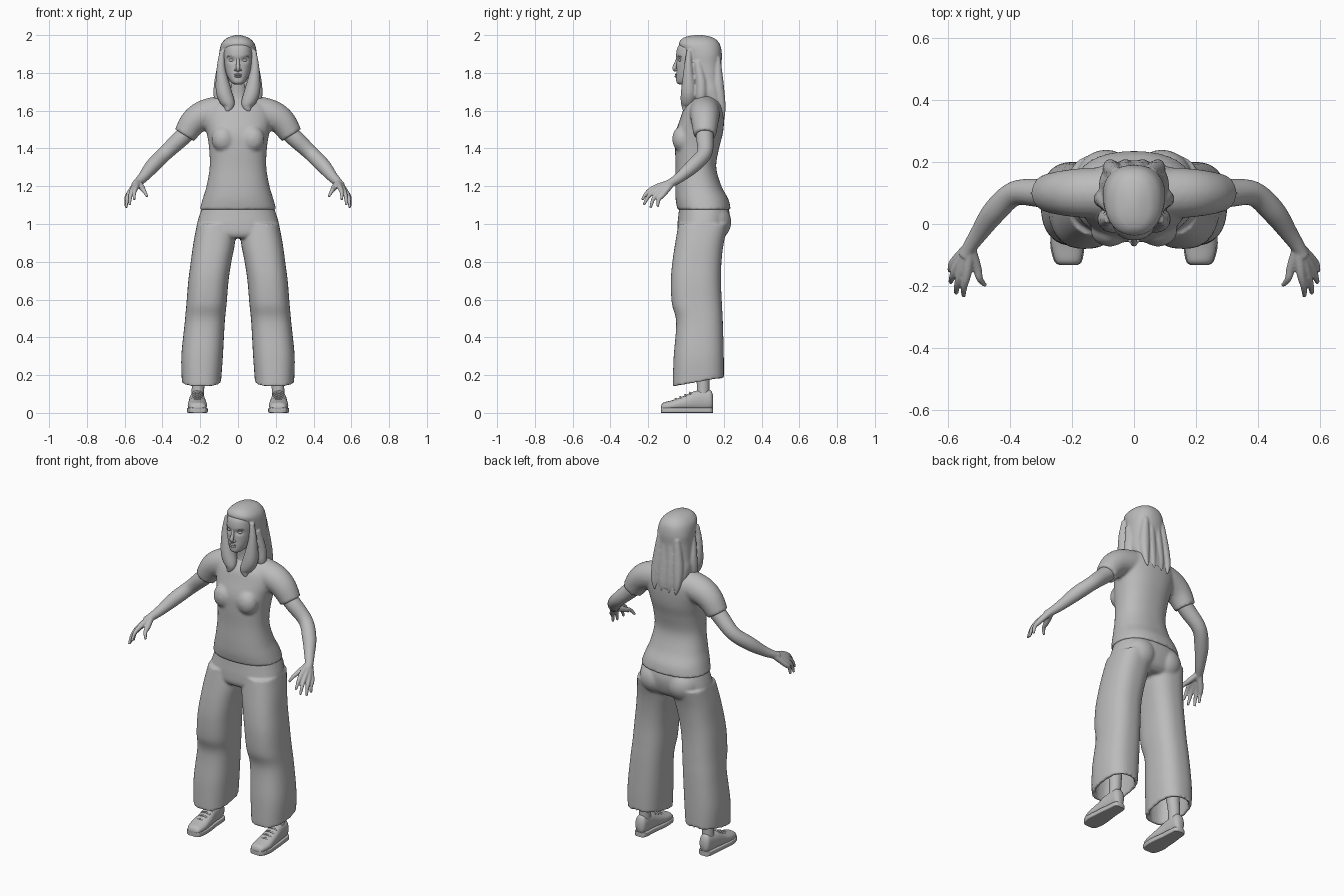
import bpy
import bmesh
from math import sin, cos, pi, exp
from mathutils import Vector, Matrix

if "Cube" in bpy.data.objects:
    bpy.data.objects.remove(bpy.data.objects["Cube"])

grey = bpy.data.materials.new("plain grey")
grey.use_nodes = True
tone = (0.5, 0.5, 0.5, 1)
grey.diffuse_color = tone
grey.node_tree.nodes["Principled BSDF"].inputs["Base Color"].default_value = tone
made = []


def spline(rows, steps=6):
    """Interpolate rows of numbers smoothly through every row."""
    out = []
    last = len(rows) - 1
    for i in range(last):
        a, b, c, d = (rows[min(max(i + k, 0), last)] for k in (-1, 0, 1, 2))
        for s in range(steps):
            t = s / steps
            out.append([q + t / 2 * (r - p + t * (2 * p - 5 * q + 4 * r - u
                        + t * (3 * (q - r) + u - p)))
                        for p, q, r, u in zip(a, b, c, d)])
    return out + [list(rows[-1])]


def skin(bm, rings):
    """Join rings of points into a closed tube."""
    loops = [[bm.verts.new(p) for p in ring] for ring in rings]
    n = len(loops[0])
    for a, b in zip(loops, loops[1:]):
        for i in range(n):
            j = (i + 1) % n
            bm.faces.new((a[i], a[j], b[j], b[i]))
    bm.faces.new(loops[0])
    bm.faces.new(loops[-1])


def loft(bm, rows, extra=(), axis="z", power=2.3, n=48):
    """Rows are (position, x min, x max, other min, other max)."""
    def rounded(v):
        return abs(v) ** (2 / power) * (1 if v > 0 else -1)
    rings = []
    for h, x0, x1, w0, w1 in spline(rows) + list(extra):
        ring = []
        for i in range(n):
            t = 2 * pi * i / n
            x = (x0 + x1) / 2 + (x1 - x0) / 2 * rounded(cos(t))
            w = (w0 + w1) / 2 + (w1 - w0) / 2 * rounded(sin(t))
            ring.append((x, w, h) if axis == "z" else (x, h, w))
        rings.append(ring)
    skin(bm, rings)


def even(rows):
    """Rows symmetrical in x, given by half width."""
    return [(z, -w, w, a, b) for z, w, a, b in rows]


def tube(bm, points, n=20):
    """Points are (x, y, z, radius)."""
    pts = spline(points)
    path = [Vector(p[:3]) for p in pts]
    whole = [abs(v) for v in path[-1] - path[0]]
    ref = Vector([float(i == whole.index(min(whole))) for i in range(3)])
    rings = []
    for i, p in enumerate(path):
        d = path[min(i + 1, len(path) - 1)] - path[max(i - 1, 0)]
        u = d.cross(ref).normalized()
        v = d.cross(u).normalized()
        r = pts[i][3]
        rings.append([p + r * (u * cos(2 * pi * k / n) + v * sin(2 * pi * k / n))
                      for k in range(n)])
    skin(bm, rings)


def ball(bm, centre, size):
    bmesh.ops.create_uvsphere(
        bm, u_segments=24, v_segments=16, radius=1,
        matrix=Matrix.Translation(centre) @ Matrix.Diagonal((*size, 1)))


def finish(name, bm, mirror=True, voxel=0, smooth=4):
    bmesh.ops.recalc_face_normals(bm, faces=bm.faces)
    mesh = bpy.data.meshes.new(name)
    bm.to_mesh(mesh)
    bm.free()
    mesh.materials.append(grey)
    ob = bpy.data.objects.new(name, mesh)
    bpy.context.collection.objects.link(ob)
    if mirror:
        ob.modifiers.new("Mirror", "MIRROR").use_mirror_merge = False
    if voxel:
        fuse = ob.modifiers.new("Fuse", "REMESH")
        fuse.mode = "VOXEL"
        fuse.voxel_size = voxel
        fuse.use_smooth_shade = True
        soften = ob.modifiers.new("Soften", "SMOOTH")
        soften.factor = 0.5
        soften.iterations = smooth
    made.append(ob)


# Shirt: trunk, bust and short sleeves fused together
bm = bmesh.new()
loft(bm, even([(1.075, .203, -.045, .237), (1.13, .188, -.055, .225),
               (1.2, .167, -.057, .188), (1.3, .15, -.055, .16),
               (1.4, .153, -.058, .175), (1.48, .165, -.055, .195),
               (1.56, .18, -.03, .203), (1.62, .165, -.008, .2),
               (1.665, .115, .03, .18), (1.69, .06, .05, .15)]))
ball(bm, (.078, -.02, 1.45), (.062, .053, .07))
tube(bm, [(.06, .1, 1.6, .085), (.17, .1, 1.58, .08),
          (.235, .1, 1.54, .072), (.283, .1, 1.47, .06)])
finish("shirt", bm, voxel=.009)

# Trousers: hips and wide hollow legs
bm = bmesh.new()
loft(bm, even([(1.1, .185, -.035, .22), (1.05, .203, -.04, .232),
               (1, .216, -.045, .228), (.95, .21, -.045, .21),
               (.925, .17, -.03, .18)]))
ball(bm, (.09, .14, 1.01), (.1, .1, .1))
loft(bm, [(1, .01, .217, -.04, .225), (.9, .016, .236, -.057, .2),
          (.8, .035, .25, -.072, .188), (.7, .05, .263, -.08, .185),
          (.58, .06, .273, -.075, .19), (.48, .07, .282, -.052, .195),
          (.3, .08, .3, -.065, .2), (.163, .09, .297, -.07, .2)],
     extra=[(.163, .108, .279, -.052, .182), (.3, .1, .28, -.045, .18),
            (.4, .11, .26, -.02, .16)], power=2.5)
for v in bm.verts:
    if v.co.z < .17:
        v.co.z += (v.co.y - .06) * .18
finish("trousers", bm, voxel=.008, smooth=3)

# Arms and hands, fingers fanning out from the wrist
bm = bmesh.new()
tube(bm, [(.22, .1, 1.53, .046), (.3, .1, 1.455, .046), (.385, .098, 1.375, .04),
          (.45, .04, 1.31, .039), (.5, -.03, 1.25, .029),
          (.53, -.075, 1.22, .023), (.545, -.105, 1.205, .022)])
wrist = Vector((.53, -.07, 1.222))
for knuckle, tip in [((.538, -.155, 1.197), (.55, -.233, 1.128)),
                     ((.557, -.152, 1.183), (.574, -.224, 1.1)),
                     ((.572, -.14, 1.168), (.592, -.188, 1.085)),
                     ((.58, -.122, 1.155), (.594, -.15, 1.09)),
                     ((.507, -.14, 1.19), (.48, -.198, 1.145))]:
    knuckle, tip = Vector(knuckle), Vector(tip)
    bend = (knuckle + tip) / 2 + Vector((.004, -.008, .008))
    tube(bm, [(*wrist, .018), (*knuckle, .015), (*bend, .011), (*tip, .007)], 12)
finish("arms", bm, voxel=.0045, smooth=3)

# Head with shaped eye sockets
bm = bmesh.new()
loft(bm, even([(1.738, .018, -.035, .02), (1.75, .036, -.05, .05),
               (1.78, .056, -.052, .1), (1.82, .07, -.05, .13),
               (1.86, .078, -.05, .16), (1.9, .08, -.052, .17),
               (1.94, .075, -.042, .16), (1.97, .055, -.01, .13),
               (1.985, .025, .03, .1)]), n=72)
for v in bm.verts:
    if v.co.y < .03:
        side, up = (abs(v.co.x) - .034) / .018, (v.co.z - 1.868) / .013
        v.co.y += .012 * exp(-side * side - up * up)
finish("head", bm, mirror=False)

# Face: nose, lips, eyes and brows
bm = bmesh.new()
tube(bm, [(0, -.042, 1.885, .007), (0, -.053, 1.85, .009),
          (0, -.061, 1.825, .011), (0, -.052, 1.81, .008)])
ball(bm, (0, -.051, 1.791), (.021, .008, .005))
ball(bm, (0, -.051, 1.781), (.019, .009, .006))
finish("nose_and_lips", bm, mirror=False)
bm = bmesh.new()
ball(bm, (.012, -.051, 1.815), (.008, .009, .006))
ball(bm, (.034, -.031, 1.867), (.014, .009, .008))
tube(bm, [(.015, -.045, 1.886, .004), (.035, -.04, 1.891, .005),
          (.058, -.026, 1.885, .003)], 10)
finish("eyes_and_brows", bm)

# Neck
bm = bmesh.new()
loft(bm, even([(1.6, .07, .01, .16), (1.68, .05, .03, .14), (1.79, .05, .02, .13)]))
finish("neck", bm, mirror=False)

# Hair: main mass with locks at the front, sides and back
bm = bmesh.new()
loft(bm, even([(1.58, .06, .16, .205), (1.63, .1, .11, .205),
               (1.7, .113, .05, .198), (1.76, .106, .03, .19),
               (1.84, .101, .004, .188), (1.9, .1, -.012, .19),
               (1.95, .09, -.037, .18), (1.98, .065, -.022, .155),
               (1.994, .035, .01, .12), (2, .012, .05, .085)]))
tube(bm, [(.084, .015, 1.92, .012), (.09, .012, 1.82, .024),
          (.075, .015, 1.7, .042), (.05, .005, 1.63, .033), (.06, -.01, 1.595, .008)])
tube(bm, [(.085, .06, 1.86, .02), (.098, .08, 1.75, .028),
          (.1, .08, 1.67, .028), (.09, .08, 1.62, .012)])
for x in (.025, .07):
    tube(bm, [(x * .8, .165, 1.88, .018), (x, .172, 1.72, .03),
              (x * 1.1, .19, 1.62, .02), (x, .2, 1.56, .005)])
finish("hair", bm, voxel=.006, smooth=2)

# Ankles
bm = bmesh.new()
tube(bm, [(.213, .09, .08, .033), (.21, .09, .17, .034),
          (.2, .08, .3, .042), (.18, .07, .42, .045)])
finish("ankles", bm)

# Shoes with soles and laces
shoe = [(-.133, .188, .235, .02, .035), (-.12, .172, .253, .01, .054),
        (-.07, .164, .266, .01, .068), (-.01, .168, .262, .01, .09),
        (.04, .175, .258, .01, .113), (.09, .178, .252, .01, .122),
        (.13, .183, .247, .015, .12), (.144, .198, .232, .03, .09)]
bm = bmesh.new()
loft(bm, shoe, axis="y", n=32)
finish("shoes", bm)
bm = bmesh.new()
loft(bm, [(y, a - .004, b + .004, 0, .028) for y, a, b, low, top in shoe],
     axis="y", power=8, n=32)
finish("soles", bm)
bm = bmesh.new()
for i in range(4):
    y, z = -.05 + i * .025, .072 + i * .011
    tube(bm, [(.187, y, z - .008, .005), (.215, y - .005, z + .002, .005),
              (.243, y, z - .008, .005)], 8)
finish("laces", bm)

# Smooth shading with sharp edges kept
bpy.ops.object.select_all(action="DESELECT")
for ob in made:
    ob.select_set(True)
bpy.context.view_layer.objects.active = made[0]
bpy.ops.object.shade_smooth_by_angle(angle=.8)
